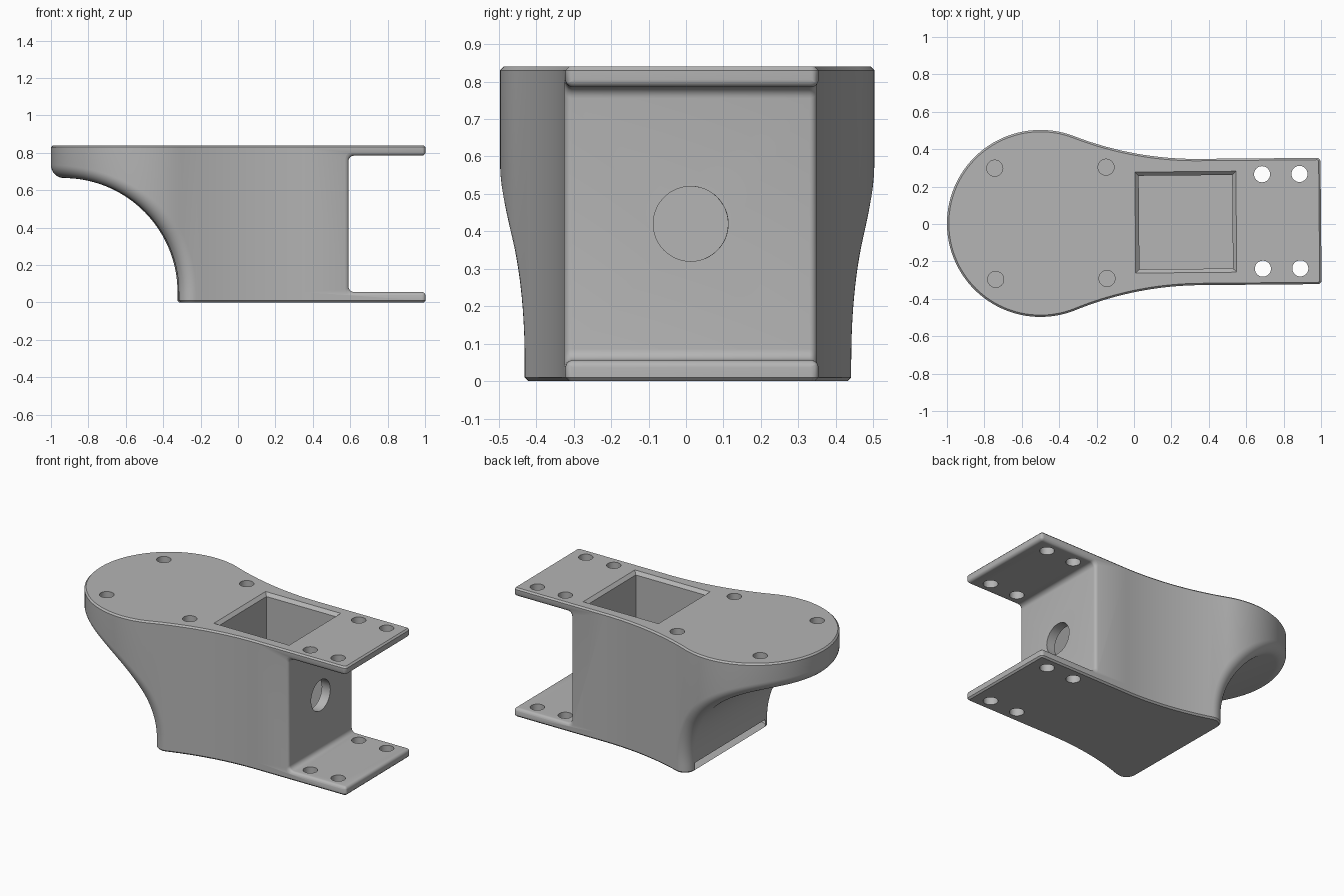
import bpy, bmesh, math
from mathutils import Vector

if "Cube" in bpy.data.objects:
    bpy.data.objects.remove(bpy.data.objects["Cube"])

HEAD = Vector((-0.5, 0, 0))      # centre of the round head
HR, HALF = 0.5, 0.3375           # head radius, neck half width
AX = 0.35                        # where the flare meets the straight neck
AR = ((AX - HEAD.x) ** 2 + HALF ** 2 - HR ** 2) / (2 * (HR - HALF))
AC = Vector((AX, HALF + AR, 0))  # centre of the concave flare
SX, SZ, SR, F = -0.93, 0.055, 0.61, 0.07   # scoop centre, radius, edge fillet
H, C = 0.84, 0.01                # height, small edge break
TILT = math.radians(0.5)

grey = bpy.data.materials.new("grey")
grey.diffuse_color = (0.46, 0.46, 0.46, 1)
grey.use_nodes = True
grey.node_tree.nodes["Principled BSDF"].inputs["Base Color"].default_value = grey.diffuse_color
bm = bmesh.new()


def face(pts):
    for s in (1, -1):
        bm.faces.new([bm.verts.new((p.x, s * p.y, p.z)) for p in pts])


def skin(cols):
    for a, b in zip(cols, cols[1:]):
        for j in range(len(a) - 1):
            face([a[j], b[j], b[j + 1], a[j + 1]])


def bridge(line):
    """Span a line of points to its mirrored twin."""
    m = Vector((1, -1, 1))
    for a, b in zip(line, line[1:]):
        bm.faces.new([bm.verts.new(p) for p in (a, b, b * m, a * m)])


def at(p, z, n=None, inset=0):
    q = p - n * inset if n else p
    return Vector((q.x, q.y, z))


def flare(a):
    n = Vector((math.sin(a), math.cos(a), 0))
    return AC - n * AR, n


# outline stations over the scoop: round head, then start of the flare
scoop = []
to_arc = AC - HEAD
phi_end = math.pi - math.atan2(to_arc.y, to_arc.x)
for i in range(33):
    phi = phi_end * i / 32
    n = Vector((-math.cos(phi), math.sin(phi), 0))
    scoop.append((HEAD + n * HR, n))
th0 = math.asin((scoop[-1][0].x - scoop[-1][1].x * F - SX) / (SR + F))
for i in range(1, 13):
    th = th0 + (math.pi / 2 - th0) * i / 12
    cx = SX + (SR + F) * math.sin(th)
    scoop.append(flare(math.asin((AX - cx) / (AR + F))))

# upper wall, rolled edge and scoop surface
K = 10
upper, rolled = [], []
for p, n in scoop:
    c = p - n * F
    s = max(-1, min(1, (c.x - SX) / (SR + F)))
    co = math.sqrt(max(0, 1 - s * s)) if s < 0.999999 else 0
    c.z = SZ + (SR + F) * co
    d = Vector((-s, 0, -co))
    rolled.append([c + n.slerp(d, k / K) * F for k in range(K + 1)])
    upper.append([at(p, H, n, C), at(p, H - C), at(p, c.z)])
skin(rolled)
bridge([r[-1] for r in rolled])

# neck stations: rest of the flare, straight side, rounded end corner
neck = [scoop[-1]]
a0 = math.asin(neck[0][1].x)
neck += [flare(a0 * (1 - i / 16)) for i in range(1, 17)]
for i in range(7):
    a = math.pi / 2 * i / 6
    n = Vector((math.sin(a), math.cos(a), 0))
    neck.append((Vector((0.98, HALF - 0.02, 0)) + n * 0.02, n))
upper += [[at(p, H, n, C), at(p, H - C), at(p, SZ)] for p, n in neck[1:]]
skin(upper)
bridge([u[0] for u in upper])

# foot: rolled front corner plus neck sides down to the floor
front = []
cs = neck[0][0] - neck[0][1] * F
for q in reversed(rolled[-1]):
    front.append((at(q, 0), (at(q, 0) - at(cs, 0)).normalized()))
foot = [[at(p, SZ), at(p, C), at(p, 0, n, C)] for p, n in front + neck[1:]]
skin(foot)
bridge([f[-1] for f in foot])
bridge(upper[-1] + foot[-1][1:])

bmesh.ops.remove_doubles(bm, verts=bm.verts, dist=1e-5)
bmesh.ops.dissolve_degenerate(bm, dist=1e-6, edges=bm.edges)


def finish(name, b):
    bmesh.ops.recalc_face_normals(b, faces=b.faces)
    me = bpy.data.meshes.new(name)
    b.to_mesh(me)
    b.free()
    me.materials.append(grey)
    ob = bpy.data.objects.new(name, me)
    bpy.context.collection.objects.link(ob)
    return ob


body = finish("bracket_body", bm)


def loft(name, rings):
    b = bmesh.new()
    vs = [[b.verts.new(p) for p in r] for r in rings]
    for r, q in zip(vs, vs[1:]):
        for j in range(len(r)):
            k = (j + 1) % len(r)
            b.faces.new((r[j], r[k], q[k], q[j]))
    b.faces.new(vs[0])
    b.faces.new(vs[-1])
    return finish(name, b)


def rod(name, x, y, z0, z1, r=0.043):
    return loft(name, [[(x + r * math.cos(t * math.pi / 16), y + r * math.sin(t * math.pi / 16), z)
                        for t in range(32)] for z in (z0, z1)])


# slot between the two plates, with eased edges
def slot_ring(y, e):
    r, pts = 0.03, []
    x, lo, hi = 0.588 - e, 0.056 - e, 0.785 + e
    for i in range(7):
        a = math.pi / 2 * i / 6
        pts.append((x + r - r * math.sin(a), y, lo + r - r * math.cos(a)))
    low = [(1.2, y, lo - 0.02)]
    for i in range(6):
        a = math.pi / 2 * (1 - i / 5)
        low.append((0.98 + 0.02 * math.sin(a), y, lo - 0.02 + 0.02 * math.cos(a)))
    half = low + pts
    return half + [(px, y, lo + hi - pz) for px, _, pz in reversed(half)]


E = 0.02
side = [(0.6, E), (HALF + 0.002, E)]
for i in range(1, 7):
    a = math.pi / 2 * (1 - i / 6)
    side.append((HALF - E + E * math.sin(a), E - E * math.cos(a)))
cutters = [loft("slot_cutter", [slot_ring(y, e) for y, e in side]
                + [slot_ring(-y, e) for y, e in reversed(side)])]


# square pocket with chamfered rim
def rect(g, z):
    return [(0.277 + sx * (0.25 + g), sy * (0.25 + g), z)
            for sx, sy in ((-1, -1), (1, -1), (1, 1), (-1, 1))]


cutters.append(loft("pocket_cutter", [rect(0, 0.056), rect(0, H - 0.02), rect(0.02, H), rect(0.02, 0.9)]))

# round opening from the slot into the pocket
cutters.append(loft("cable_hole_cutter", [
    [(x, 0.1 * math.cos(t * math.pi / 24), 0.42 + 0.1 * math.sin(t * math.pi / 24)) for t in range(48)]
    for x in (0.45, 0.7)]))

# bolt holes: blind in the head, through both plates in the neck
for y in (-1, 1):
    for x in (-0.742, -0.147):
        cutters.append(rod("head_hole_cutter", x, y * 0.2975, 0.74, 0.9))
    for x in (0.687, 0.887):
        cutters.append(rod("plate_hole_cutter", x, y * 0.2525, -0.1, 0.95))

bpy.context.view_layer.objects.active = body
body.select_set(True)
for c in cutters:
    m = body.modifiers.new("cut", 'BOOLEAN')
    m.operation, m.solver, m.object = 'DIFFERENCE', 'EXACT', c
    bpy.ops.object.modifier_apply(modifier=m.name)
for c in cutters:
    bpy.data.objects.remove(c)

bpy.ops.object.select_all(action='DESELECT')
body.select_set(True)
bpy.ops.object.shade_smooth_by_angle(angle=math.radians(35))
body.rotation_euler.z = TILT
body.location.y = 0.0075
